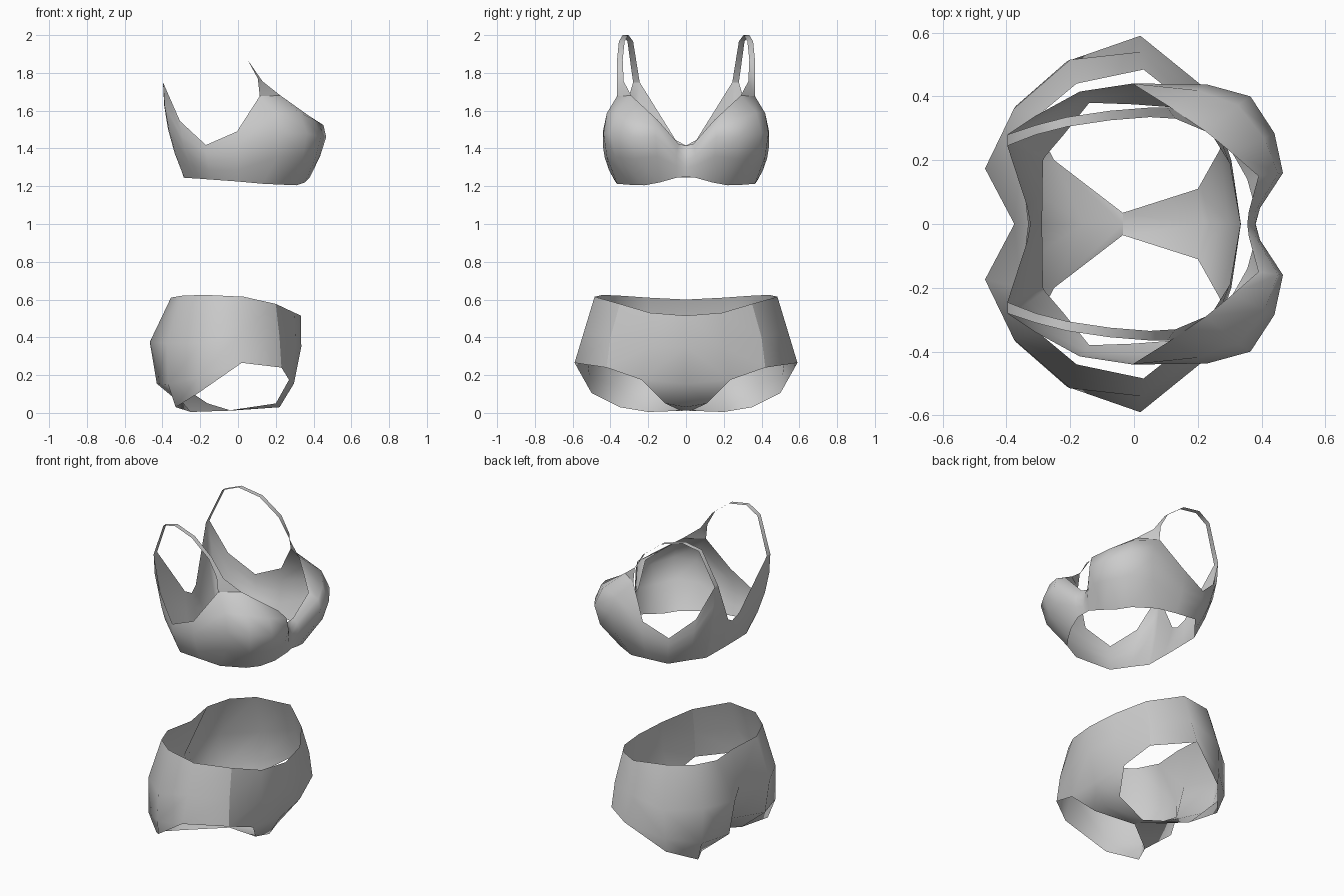
import bpy
import bmesh
from math import radians
from mathutils import Vector

cube = bpy.data.objects.get("Cube")
if cube:
    bpy.data.objects.remove(cube, do_unlink=True)

# Single fabric colour
fabric = bpy.data.materials.new("grey_fabric")
fabric.use_nodes = True
colour = (0.6, 0.6, 0.6, 1.0)
fabric.diffuse_color = colour
fabric.node_tree.nodes["Principled BSDF"].inputs["Base Color"].default_value = colour


def arc(top, middle, bottom, steps=4):
    """Points on the parabola passing through three seam points."""
    a, b, c = Vector(top), Vector(middle), Vector(bottom)
    control = 2 * b - (a + c) / 2
    points = []
    for i in range(steps + 1):
        t = i / steps
        points.append(a * (1 - t) ** 2 + control * 2 * t * (1 - t) + c * t ** 2)
    return points


def cloth(name, columns):
    """Loft neighbouring columns into a sheet, then mirror it across the body."""
    bm = bmesh.new()
    rows = [[bm.verts.new(p) for p in column] for column in columns]
    for left, right in zip(rows, rows[1:]):
        for i in range(min(len(left), len(right)) - 1):
            bm.faces.new((left[i], right[i], right[i + 1], left[i + 1]))
    bmesh.ops.remove_doubles(bm, verts=bm.verts[:], dist=0.0005)
    bmesh.ops.recalc_face_normals(bm, faces=bm.faces[:])
    mesh = bpy.data.meshes.new(name)
    bm.to_mesh(mesh)
    bm.free()
    mesh.materials.append(fabric)
    obj = bpy.data.objects.new(name, mesh)
    bpy.context.collection.objects.link(obj)
    mirror = obj.modifiers.new("mirror", "MIRROR")
    mirror.use_axis = (False, True, False)
    mirror.merge_threshold = 0.001
    bpy.ops.object.select_all(action="DESELECT")
    obj.select_set(True)
    bpy.context.view_layer.objects.active = obj
    bpy.ops.object.modifier_apply(modifier=mirror.name)
    bpy.ops.object.shade_smooth_by_angle(angle=radians(70))
    return obj


# Shared edges of the briefs
side_seam = [(.2, .35, .577), (.22, .4, .4), (.23, .42, .24)]
crotch_edge = (-.035, .035, .015)
crotch_middle = (-.035, 0, .012)

# Front panel of the briefs, from centre to side seam
cloth("briefs_front", [
    [(.333, 0, .515), (.335, 0, .35), (.296, 0, .155), (.22, 0, .03), crotch_middle],
    [(.3, .19, .53), (.305, .2, .35), (.27, .235, .175), (.2, .11, .05), crotch_edge],
    side_seam,
])

# Back panel of the briefs, from side seam round to centre back
hip = (.02, .59, .265)
cloth("briefs_back", [
    side_seam,
    [(.03, .484, .615), (.025, .54, .43), hip, hip],
    [(-.18, .44, .625), (-.2, .515, .37), (-.21, .51, .19), (-.21, .5, .105)],
    [(-.3, .34, .62), (-.376, .362, .37), (-.37, .37, .15), (-.33, .35, .03)],
    [(-.355, .2, .61), (-.467, .174, .375), (-.43, .18, .155), (-.25, .2, .005),
     crotch_edge],
    [(-.33, 0, .6), (-.375, 0, .375), (-.32, 0, .155), (-.16, 0, .05), crotch_middle],
])

# Points where the straps meet the body of the top
strap_back_inner = (-.397, .245, 1.75)
strap_back_outer = (-.397, .28, 1.75)
strap_front_inner = (.225, .29, 1.68)
strap_front_outer = (.115, .365, 1.677)

# Back band, side wings and cups: each seam is top, middle, bottom
seams = [
    [(-.325, 0, 1.415), (-.305, 0, 1.33), (-.288, 0, 1.245)],
    [(-.335, .055, 1.445), (-.315, .07, 1.34), (-.287, .09, 1.245)],
    [strap_back_inner, (-.37, .24, 1.5), (-.285, .2, 1.245)],
    [strap_back_outer, (-.366, .27, 1.5), (-.28, .21, 1.244)],
    [(-.307, .34, 1.545), (-.28, .335, 1.39), (-.22, .28, 1.241)],
    [(-.17, .415, 1.418), (-.16, .41, 1.33), (-.14, .38, 1.235)],
    [(-.005, .44, 1.49), (0, .43, 1.35), (0, .375, 1.225)],
    [strap_front_outer, (.23, .437, 1.48), (.13, .365, 1.213)],
    [strap_front_inner, (.365, .4, 1.48), (.26, .29, 1.207)],
    [(.31, .22, 1.615), (.44, .285, 1.46), (.31, .22, 1.205)],
    [(.39, .15, 1.55), (.467, .16, 1.46), (.355, .14, 1.22)],
    [(.36, .04, 1.425), (.395, .05, 1.36), (.38, .05, 1.245)],
    [(.355, 0, 1.415), (.38, 0, 1.34), (.375, 0, 1.25)],
]
cloth("bra_body", [arc(*seam) for seam in seams])

# Thin shoulder straps arching from back to front
strap_path = [(-.307, .28, 1.967), (-.21, .305, 2), (-.075, .325, 1.967), (.05, .335, 1.87)]
strap = [[strap_back_inner, strap_back_outer]]
strap += [[(x, y, z), (x, y + .03, z)] for x, y, z in strap_path]
strap += [[(.13, .33, 1.755), (.105, .365, 1.77)], [strap_front_inner, strap_front_outer]]
cloth("shoulder_straps", strap)
